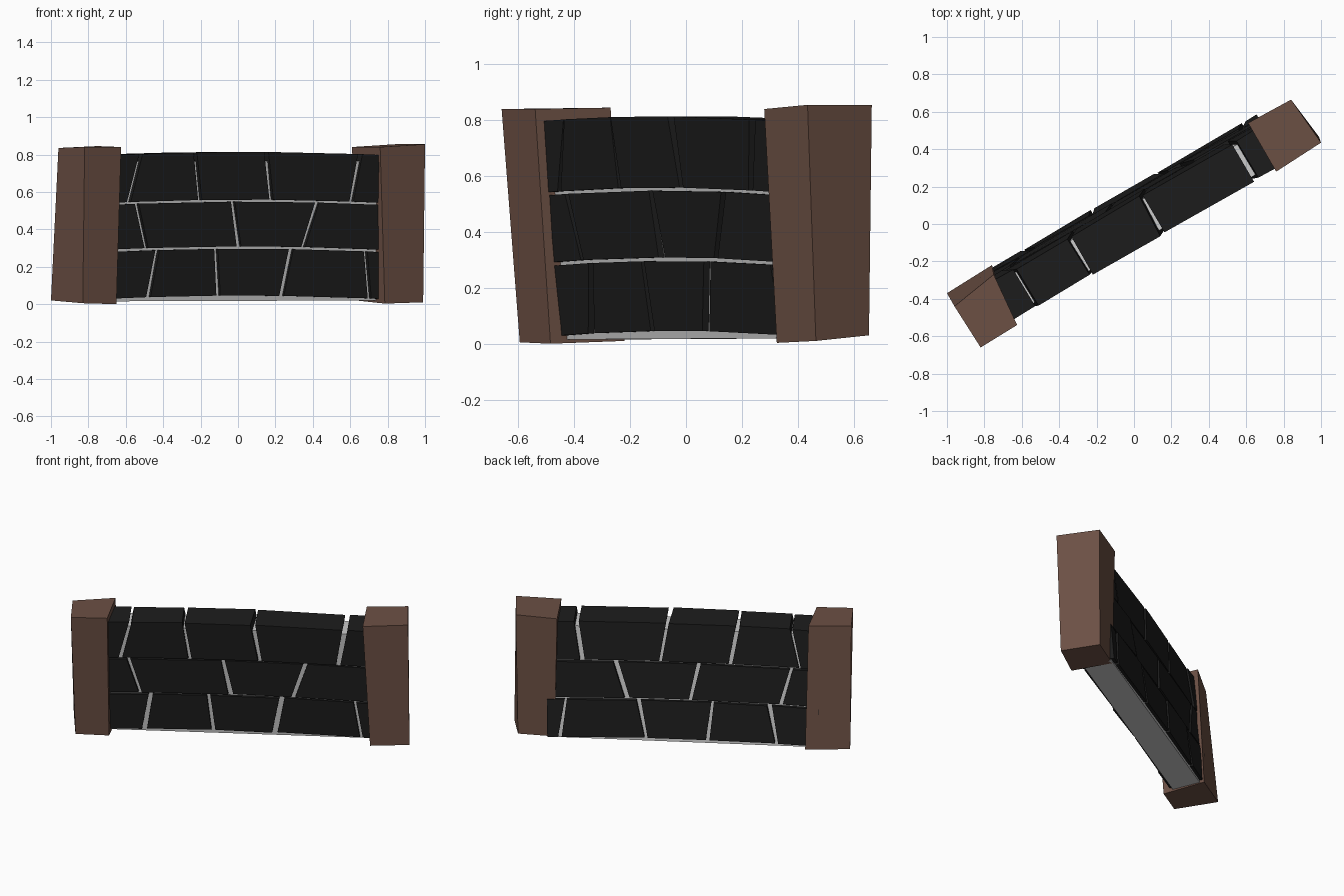
import bpy, math, random

if "Cube" in bpy.data.objects:
    bpy.data.objects.remove(bpy.data.objects["Cube"])

random.seed(4)
C, S = math.cos(math.radians(30)), math.sin(math.radians(30))


def material(name, rgb):
    m = bpy.data.materials.new(name)
    m.diffuse_color = (*rgb, 1)
    m.use_nodes = True
    m.node_tree.nodes["Principled BSDF"].inputs["Base Color"].default_value = m.diffuse_color
    return m


BROWN = material("brown_post", (0.15, 0.08, 0.058))
BLACK = material("dark_brick", (0.012, 0.012, 0.012))


def hexa(name, bottom, top, mat=None):
    """Six-sided block from four bottom and four top corners, counter-clockwise."""
    faces = [(3, 2, 1, 0), (4, 5, 6, 7)]
    faces += [(i, (i + 1) % 4, (i + 1) % 4 + 4, i + 4) for i in range(4)]
    me = bpy.data.meshes.new(name)
    me.from_pydata(bottom + top, [], faces)
    if mat:
        me.materials.append(mat)
    ob = bpy.data.objects.new(name, me)
    bpy.context.collection.objects.link(ob)
    return ob


def wall(u, v, z):
    """Wall coordinates (along, across, up) to world; the wall leans forward."""
    v += 0.065 - 0.07 * z / 0.8
    return (u * C - v * S, u * S + v * C, z)


def block(name, ub, ut, v, zb, zt, mat=None, wobble=0.0):
    def ring(us, zs):
        pts = []
        for k, f in ((0, -1), (1, -1), (1, 1), (0, 1)):
            j = random.uniform(-wobble, wobble)
            pts.append(wall(us[k] + j, f * v + j, zs[k]))
        return pts
    return hexa(name, ring(ub, zb), ring(ut, zt), mat)


# crooked end posts
hexa("left_post",
     [(-.83, -.595, .005), (-.65, -.485, 0), (-.76, -.22, .01), (-1, -.37, .02)],
     [(-.82, -.66, .84), (-.625, -.54, .84), (-.75, -.27, .845), (-.96, -.44, .835)], BROWN)
hexa("right_post",
     [(.785, .325, .003), (.99, .465, .01), (.83, .655, .03), (.63, .54, .02)],
     [(.76, .28, .84), (1, .435, .855), (.84, .665, .855), (.61, .54, .84)], BROWN)

# mortar core behind the joints
block("mortar_core", (-.85, .85), (-.85, .85), .095, (.015, .02), (.765, .765))

# courses: bottom z, top z, joints as (u at bottom, u at top)
courses = [
    (.03, .28, [(-.585, -.54), (-.155, -.18), (.237, .283), (.78, .745)]),
    (.293, .532, [(-.61, -.68), (-.04, -.09), (.36, .43)]),
    (.543, .798, [(-.73, -.67), (-.29, -.335), (.15, .105), (.645, .685)]),
]


def arch(z, u):
    return z + 0.016 * (1 - (u / .8) ** 2)


for row, (z0, z1, joints) in enumerate(courses):
    ends = [(-.87, -.87)] + joints + [(.87, .87)]
    for i, (a, b) in enumerate(zip(ends, ends[1:])):
        g = .012
        ub, ut = (a[0] + g, b[0] - g), (a[1] + g, b[1] - g)
        block(f"brick_{row + 1}_{i + 1}", ub, ut, .116,
              [arch(z0, u) for u in ub], [arch(z1, u) for u in ut], BLACK, .006)
